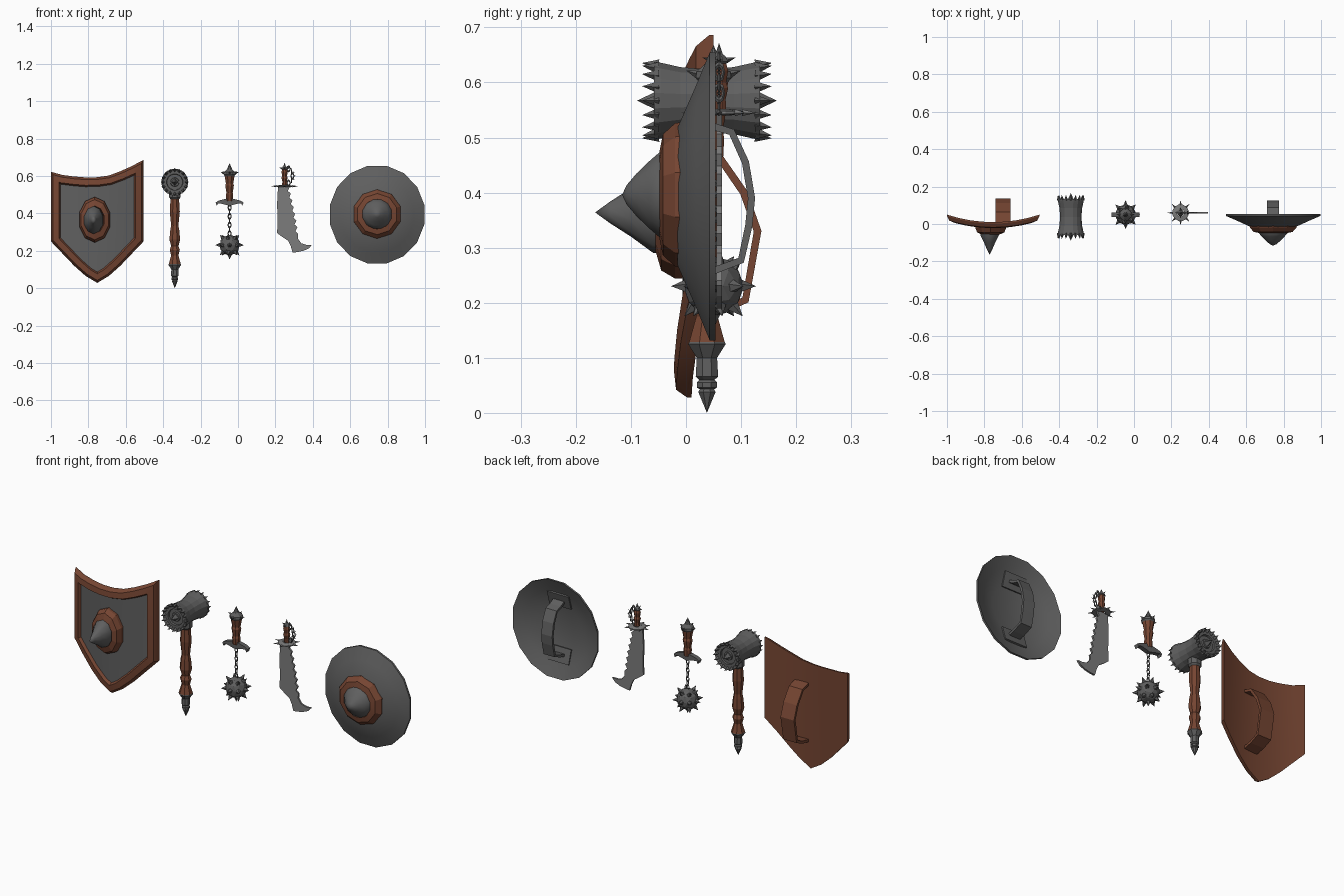
import bpy, bmesh, math
from mathutils import Vector, Matrix

if "Cube" in bpy.data.objects:
    bpy.data.objects.remove(bpy.data.objects["Cube"])


def material(name, rgb):
    m = bpy.data.materials.new(name)
    m.diffuse_color = (*rgb, 1)
    m.use_nodes = True
    m.node_tree.nodes["Principled BSDF"].inputs["Base Color"].default_value = m.diffuse_color
    return m


STEEL = material("dark steel", (0.115, 0.115, 0.115))
LEATHER = material("brown leather", (0.18, 0.06, 0.032))
BLADE = material("bright steel", (0.2, 0.2, 0.2))


def finish(name, bm, mat, smooth=0):
    bmesh.ops.remove_doubles(bm, verts=bm.verts, dist=0.0002)
    bmesh.ops.recalc_face_normals(bm, faces=bm.faces)
    if smooth:
        for f in bm.faces:
            f.smooth = True
        for e in bm.edges:
            e.smooth = len(e.link_faces) == 2 and e.calc_face_angle(0) < math.radians(smooth)
    me = bpy.data.meshes.new(name)
    bm.to_mesh(me)
    bm.free()
    me.materials.append(mat)
    ob = bpy.data.objects.new(name, me)
    bpy.context.collection.objects.link(ob)
    return ob


def bridge(bm, loops):
    for a, b in zip(loops, loops[1:]):
        for i in range(len(a)):
            j = (i + 1) % len(a)
            bm.faces.new((a[i], a[j], b[j], b[i]))


def lathe(name, centre, profile, n, mat, axis="z", sx=1, sz=1, smooth=0):
    """Revolve (radius, height) pairs about z or y; heights are absolute."""
    bm, cx, c2 = bmesh.new(), *centre
    loops = []
    for r, h in profile:
        ring = []
        for i in range(n):
            a = 2 * math.pi * (i + 0.5) / n
            x, v = cx + max(r, 1e-5) * sx * math.cos(a), c2 + max(r, 1e-5) * sz * math.sin(a)
            ring.append(bm.verts.new((x, v, h) if axis == "z" else (x, h, v)))
        loops.append(ring)
    bridge(bm, loops)
    return finish(name, bm, mat, smooth)


def spikes(name, items, mat, n=5):
    """Cones from (base, direction, radius, length)."""
    bm = bmesh.new()
    for base, d, r, l in items:
        d = Vector(d).normalized()
        m = Matrix.Translation(Vector(base) + d * l / 2) @ d.to_track_quat("Z", "Y").to_matrix().to_4x4()
        bmesh.ops.create_cone(bm, cap_ends=True, segments=n, radius1=r, radius2=0, depth=l, matrix=m)
    return finish(name, bm, mat)


def plate(name, pts, y, thick, mat):
    """Extrude an x-z outline along y."""
    bm = bmesh.new()
    f = bm.faces.new([bm.verts.new((x, y - thick / 2, z)) for x, z in pts])
    new = bmesh.ops.extrude_face_region(bm, geom=[f])["geom"]
    bmesh.ops.translate(bm, verts=[v for v in new if isinstance(v, bmesh.types.BMVert)], vec=(0, thick, 0))
    bmesh.ops.triangulate(bm, faces=[f for f in bm.faces if len(f.verts) > 4])
    return finish(name, bm, mat)


def strap(name, x, pts, width, mat, thick=0.014):
    """Bent strap from (y, z) points."""
    bm = bmesh.new()
    rows = [[bm.verts.new((x + s * width / 2, y, z)) for s in (-1, 1)] for y, z in pts]
    for a, b in zip(rows, rows[1:]):
        bm.faces.new((a[0], a[1], b[1], b[0]))
    ob = finish(name, bm, mat)
    mod = ob.modifiers.new("thickness", "SOLIDIFY")
    mod.thickness, mod.offset = thick, 0


# ---- heater shield: outline columns, inset loops and a curved depth ----
CX, HW = -0.7525, 0.2475
cols = [(-1, .622, .25), (-.75, .605, .185), (-.5, .597, .12), (-.25, .592, .065), (0, .593, .028),
        (.25, .602, .065), (.5, .625, .12), (.75, .653, .185), (1, .686, .25)]
outline = [Vector((CX + u * HW, t)) for u, t, b in cols] + [Vector((CX + u * HW, b)) for u, t, b in cols[::-1]]


def inset(pts, d):
    out = []
    for i, p in enumerate(pts):
        a, b = (p - pts[i - 1]).normalized(), (pts[(i + 1) % len(pts)] - p).normalized()
        na, nb = Vector((a.y, -a.x)), Vector((b.y, -b.x))
        out.append(p + (na + nb) * d / (1 + na.dot(nb)))
    return out


def shield_loop(bm, d, dy):
    return [bm.verts.new((p.x, 0.05 - 0.04 * (1 - ((p.x - CX) / HW) ** 2) + dy, p.y)) for p in inset(outline, d)]


def strip(bm, loop):
    n = len(loop)
    for i in range(n // 2 - 1):
        bm.faces.new((loop[i], loop[i + 1], loop[n - 2 - i], loop[n - 1 - i]))


bm = bmesh.new()
loops = [shield_loop(bm, d, dy) for d, dy in ((0, 0), (0, -.008), (.012, -.028), (.042, -.032), (.055, -.006))]
bridge(bm, loops)
strip(bm, loops[0])
finish("heater_shield_rim_and_back", bm, LEATHER, 30)
bm = bmesh.new()
strip(bm, shield_loop(bm, 0.05, -0.016))
finish("heater_shield_panel", bm, STEEL, 30)
lathe("heater_boss_ring", (-.766, .366), [(1, .0), (1, -.02), (.88, -.045), (.6, -.055), (.55, -.03)], 10,
      LEATHER, "y", .087, .122)
lathe("heater_boss_spike", (-.772, .364), [(.62, -.035), (.6, -.06), (.36, -.1), (.16, -.138), (0, -.165)], 10,
      STEEL, "y", .087, .122, 50)
strap("heater_handle", -.70, [(.01, .48), (.06, .465), (.105, .40), (.13, .33), (.108, .205), (.06, .185), (.01, .175)],
      .08, LEATHER)

# ---- round shield ----
RX, RZ = .744, .393
lathe("round_shield_disc", (RX, RZ), [(0, .0), (.12, .0), (.2, .028), (.26, .054), (.26, .043), (.2, .018),
      (.125, -.015), (0, -.015)], 16, STEEL, "y", .99, 1.025, 35)
lathe("round_boss_ring", (RX, RZ + .003), [(.132, -.008), (.13, -.02), (.11, -.042), (.08, -.048), (.078, -.02)], 10,
      LEATHER, "y", smooth=25)
lathe("round_boss", (RX, RZ + .003), [(.082, -.03), (.08, -.048), (.062, -.068), (.04, -.09), (.018, -.108), (0, -.116)],
      12, STEEL, "y", smooth=50)
strap("round_handle", RX, [(.02, .535), (.05, .52), (.083, .51), (.108, .455), (.119, .39), (.114, .34), (.1, .277),
      (.05, .258), (.02, .25)], .065, STEEL, .013)
for s in (-1, 1):
    strap("round_handle_mount", RX, [(.004, RZ + s * .11), (.026, RZ + s * .185)], .13, STEEL, .012)

# ---- war hammer ----
HX, HY, HZ = -.338, .038, .567
half = [(0, -.05), (.022, -.05), (.024, -.043), (.042, -.043), (.044, -.052), (.062, -.052), (.072, -.058),
        (.07, -.045), (.062, -.01)]
lathe("hammer_head", (HX, HZ), half + [(.058, HY)] + [(r, 2 * HY - y) for r, y in half[::-1]], 16, STEEL, "y")
teeth = []
for s in (-1, 1):
    for i in range(16):
        a = 2 * math.pi * i / 16
        c, sn = math.cos(a), math.sin(a)
        teeth.append(((HX + .064 * c, HY + s * .088, HZ + .064 * sn), (.15 * c, s, .15 * sn), .011, .03))
    teeth.append(((HX, HY + s * .085, HZ), (0, s, 0), .02, .042))
spikes("hammer_teeth", teeth, STEEL, 4)
lathe("hammer_collar", (HX, HY), [(.024, .475), (.033, .485), (.033, .515), (.026, .53)], 8, STEEL)
lathe("hammer_grip", (HX, HY), [(.025, .52), (.025, .47), (.029, .41), (.021, .335), (.026, .31), (.031, .26),
      (.021, .225), (.029, .205), (.021, .175), (.036, .125)], 8, LEATHER)
lathe("hammer_pommel", (HX, HY), [(0, .15), (.022, .15), (.037, .125), (.02, .1), (.022, .066), (.015, .06), (.02, .055),
      (.02, .046), (.014, .043), (.017, .038), (0, 0)], 8, STEEL)

# ---- flail ----
FX, FY = -.045, .05
ball = Vector((FX, FY, .23))
bm = bmesh.new()
bmesh.ops.create_icosphere(bm, subdivisions=2, radius=.055, matrix=Matrix.Translation(ball))
finish("flail_ball", bm, STEEL)
dirs = [(0, 0, -1)]
for lat, n, off in ((0, 8, 0), (45, 6, .3), (-45, 6, .3)):
    for i in range(n):
        a, b = 2 * math.pi * i / n + off, math.radians(lat)
        dirs.append((math.cos(a) * math.cos(b), math.sin(a) * math.cos(b), math.sin(b)))
spikes("flail_ball_spikes", [(ball + Vector(d) * .047, d, .014, .03) for d in dirs], STEEL)


def chain(name, points):
    """Alternating oval links made of a short ring of tube loops."""
    bm = bmesh.new()
    for k, p in enumerate(points):
        rings = []
        for i in range(8):
            a = 2 * math.pi * i / 8
            ring = []
            for j in range(4):
                b = 2 * math.pi * j / 4
                r = 1 + .38 * math.cos(b)
                v = Vector((.008 * r * math.cos(a), .0028 * math.sin(b), .014 * r * math.sin(a)))
                ring.append(bm.verts.new(Vector(p) + (Vector((v.y, v.x, v.z)) if k % 2 else v)))
            rings.append(ring)
        bridge(bm, rings + rings[:1])
    finish(name, bm, STEEL)


chain("flail_chain", [(FX, FY, .292 + .023 * i) for i in range(8)])
wing = [(0, .482), (.035, .474), (.058, .468), (.075, .458), (.068, .44), (.062, .453), (.045, .452), (.022, .446), (0, .44)]
plate("flail_guard", [(FX + x, z) for x, z in wing] + [(FX - x, z) for x, z in wing[-2:0:-1]], FY, .024, STEEL)
lathe("flail_grip", (FX, FY), [(.019, .465), (.021, .5), (.018, .51), (.025, .55), (.021, .56), (.03, .607)], 8, LEATHER)
lathe("flail_pommel", (FX, FY), [(.028, .6), (.035, .608), (.033, .62), (.015, .635), (.011, .645), (0, .668)], 8, STEEL)
spikes("flail_pommel_spikes", [((FX + .028 * c, FY + .028 * s, .615), (c, s, .3), .009, .022)
                               for c, s in ((1, 0), (-1, 0), (0, 1), (0, -1))], STEEL, 4)

# ---- saw-backed curved sword ----
SX, SY = .249, .06
back = [(.214, .545), (.209, .45), (.212, .36), (.209, .295), (.235, .275), (.268, .253), (.282, .225), (.292, .19),
        (.318, .193), (.35, .2), (.378, .212), (.396, .232), (.365, .232), (.338, .24), (.32, .265)]
saw = []
for i in range(7):
    z = .29 + i * .036
    x = .318 - .04 * (i / 6) ** 1.3
    saw += [(x + .004, z), (x - .012, z + .014)]
plate("sword_blade", back + saw + [(.279, .545)], SY, .01, BLADE)
lathe("sword_guard", (SX, SY), [(.02, .54), (.045, .543), (.045, .548), (.02, .552)], 12, BLADE)
spikes("sword_guard_spikes", [((SX + .042 * math.cos(a), SY + .042 * math.sin(a), .545),
       (math.cos(a), math.sin(a), 0), .006, .026 if i % 4 else .029)
       for i, a in enumerate(math.pi * k / 4 for k in range(8))], BLADE, 4)
lathe("sword_grip", (SX, SY), [(.014, .55), (.013, .57), (.018, .59), (.014, .6), (.018, .622), (.012, .64)], 8, LEATHER)
lathe("sword_pommel", (SX, SY), [(.011, .632), (.018, .638), (.012, .648), (.007, .652), (0, .672)], 8, STEEL)
spikes("sword_pommel_spikes", [((SX + .012 * c, SY + .012 * s, .64), (c, s, .3), .006, .02)
                               for c, s in ((1, 0), (-1, 0), (0, 1), (0, -1))], STEEL, 4)
bow = [(SX + .012 + .03 * math.sin(math.pi * (i + .5) / 5), SY, .562 + .019 * i) for i in range(5)]
chain("sword_knuckle_chain", bow)
spikes("sword_knuckle_spikes", [((x + .006, y, z), (1, 0, .2), .004, .014) for x, y, z in bow], BLADE, 4)
